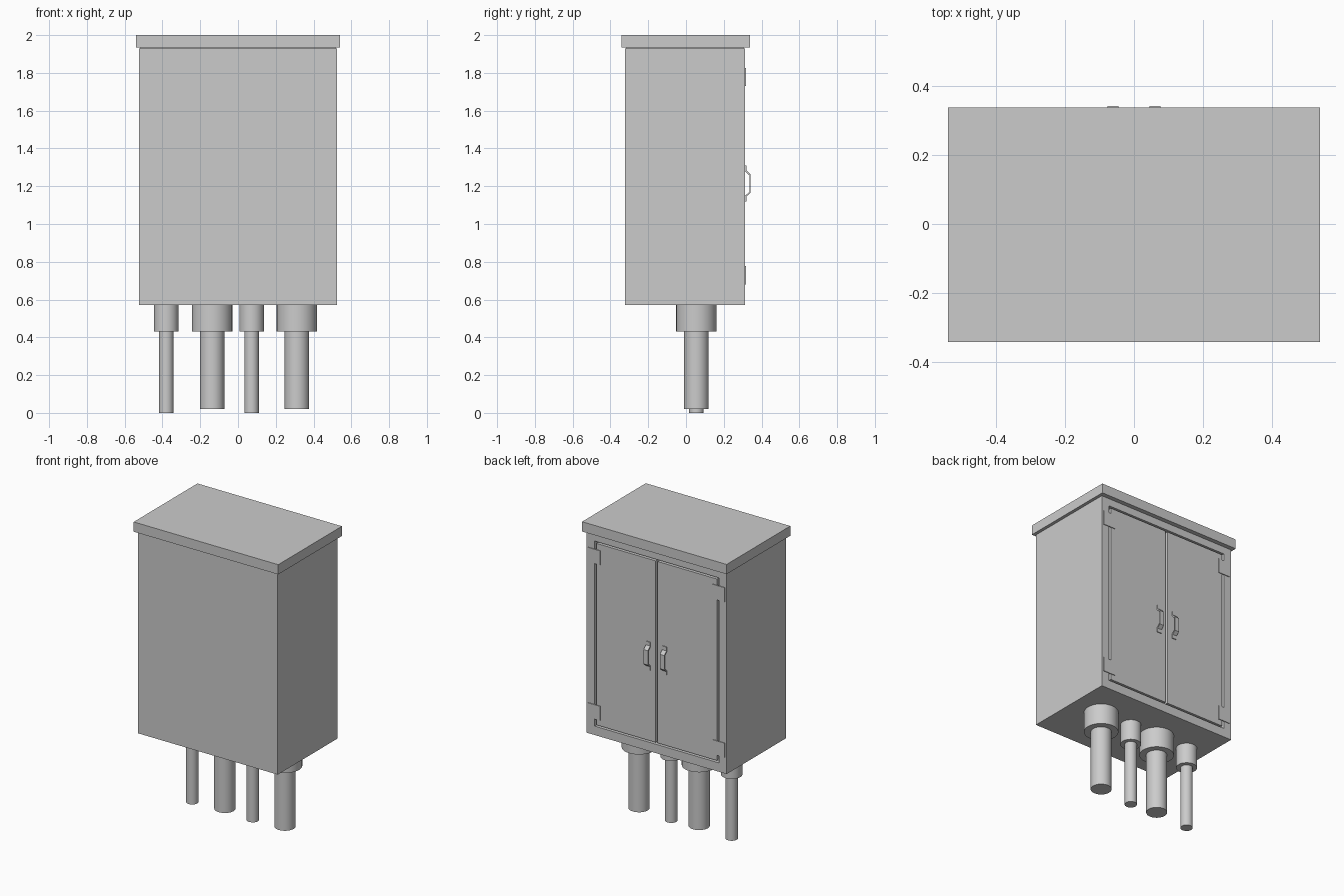
import bpy, bmesh, math

if "Cube" in bpy.data.objects:
    bpy.data.objects.remove(bpy.data.objects["Cube"])

BACK = 0.313   # plane of the door side


def box(name, lo, hi):
    bm = bmesh.new()
    bmesh.ops.create_cube(bm, size=1)
    for v in bm.verts:
        v.co = [(a + b) / 2 + c * (b - a) for a, b, c in zip(lo, hi, v.co)]
    me = bpy.data.meshes.new(name)
    bm.to_mesh(me)
    bm.free()
    ob = bpy.data.objects.new(name, me)
    bpy.context.collection.objects.link(ob)
    return ob


def cut(ob, cutter):
    mod = ob.modifiers.new("cut", 'BOOLEAN')
    mod.operation = 'DIFFERENCE'
    mod.solver = 'EXACT'
    mod.object = cutter
    bpy.context.view_layer.objects.active = ob
    bpy.ops.object.modifier_apply(modifier=mod.name)
    bpy.data.objects.remove(cutter)


def cylinder(name, x, y, r, z0, z1):
    bpy.ops.mesh.primitive_cylinder_add(vertices=32, radius=r, depth=z1 - z0,
                                        location=(x, y, (z0 + z1) / 2))
    bpy.context.object.name = name
    bpy.ops.object.shade_smooth_by_angle(angle=math.radians(40))


def handle(name, x, half_width):
    # bent strap: outer line followed by inner line, in y offset and z
    outer = [(0, 1.12), (0.006, 1.12), (0.006, 1.145), (0.029, 1.165),
             (0.029, 1.262), (0.006, 1.285), (0.006, 1.31), (0, 1.31)]
    inner = [(0, 1.279), (0.023, 1.257), (0.023, 1.17), (0, 1.15)]
    bm = bmesh.new()
    f = bm.faces.new([bm.verts.new((x - half_width, BACK + y, z))
                      for y, z in outer + inner])
    new = bmesh.ops.extrude_face_region(bm, geom=[f])["geom"]
    bmesh.ops.translate(bm, vec=(2 * half_width, 0, 0),
                        verts=[g for g in new if isinstance(g, bmesh.types.BMVert)])
    bmesh.ops.recalc_face_normals(bm, faces=bm.faces)
    me = bpy.data.meshes.new(name)
    bm.to_mesh(me)
    bm.free()
    bpy.context.collection.objects.link(bpy.data.objects.new(name, me))


# Cabinet shell, hollow with a door opening at the back
body = box("cabinet_body", (-0.523, -0.323, 0.57), (0.523, BACK, 1.93))
cut(body, box("cavity", (-0.493, -0.293, 0.6), (0.493, BACK - 0.03, 1.9)))
cut(body, box("opening", (-0.465, 0.2, 0.63), (0.465, 0.4, 1.88)))

# Overhanging lid
box("lid", (-0.54, -0.342, 1.934), (0.54, 0.338, 2.0))
box("lid_neck", (-0.515, -0.315, 1.925), (0.515, 0.305, 1.94))

# Doors, hinges and handles on both sides
for side, s in (("left", -1), ("right", 1)):
    xs = sorted((s * 0.007, s * 0.45))
    box(side + "_door", (xs[0], BACK - 0.03, 0.642), (xs[1], BACK, 1.868))
    xs = sorted((s * 0.42, s * 0.51))
    for pos, z in (("lower", 0.68), ("upper", 1.73)):
        box(f"{side}_{pos}_hinge", (xs[0], BACK - 0.002, z),
            (xs[1], BACK + 0.005, z + 0.097))
    handle(side + "_handle", s * 0.061, 0.016)

# Cable conduits with collars under the cabinet
for i, (x, r, collar, z0) in enumerate(((-0.38, 0.038, 0.065, 0.0),
                                        (-0.137, 0.065, 0.107, 0.02),
                                        (0.072, 0.038, 0.065, 0.0),
                                        (0.312, 0.065, 0.107, 0.02))):
    cylinder(f"conduit_{i + 1}", x, 0.055, r, z0, 0.45)
    cylinder(f"conduit_collar_{i + 1}", x, 0.055, collar, 0.43, 0.572)
